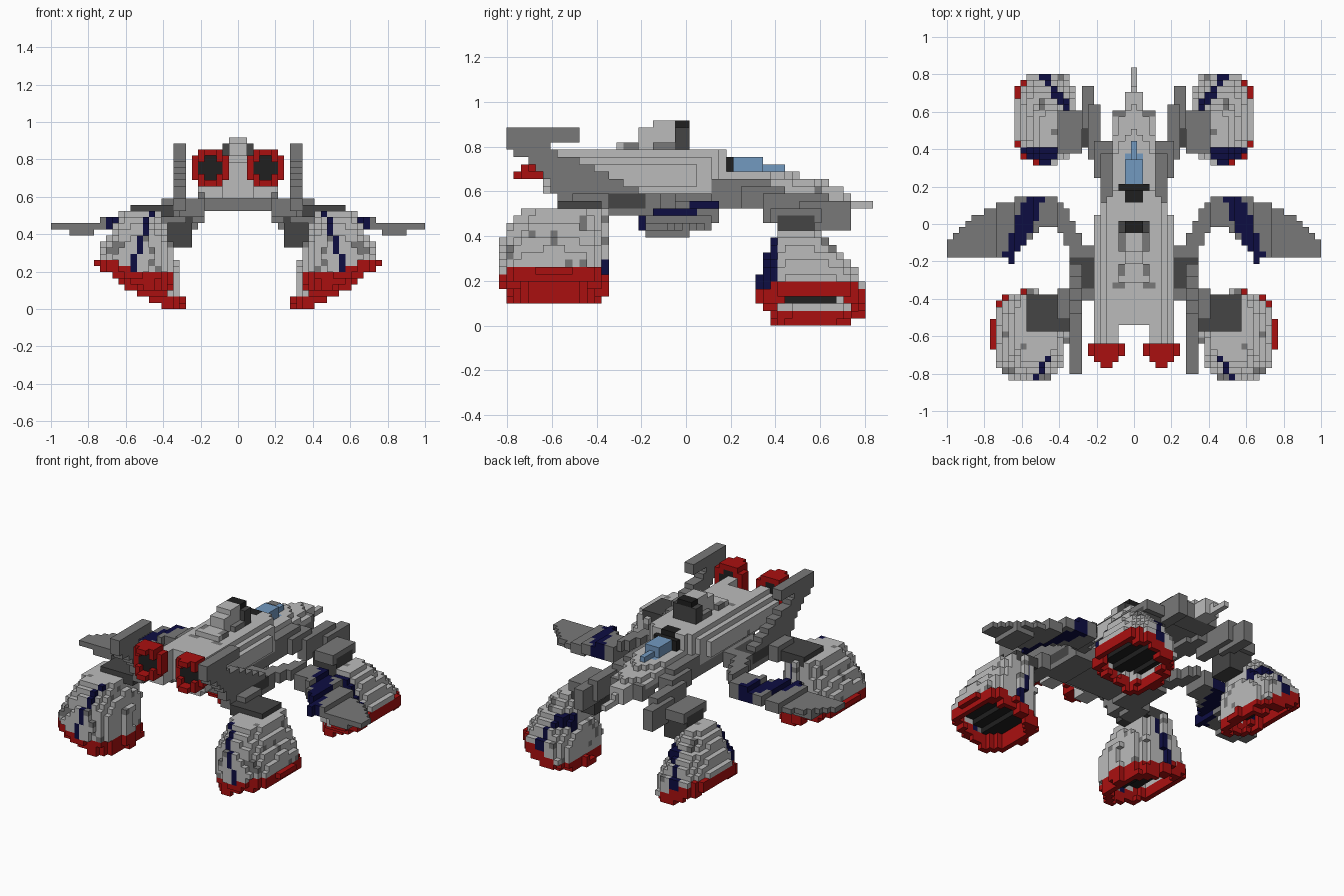
import bpy, bmesh, math, random

random.seed(4)
cube = bpy.data.objects.get("Cube")
if cube:
    bpy.data.objects.remove(cube)

V = 2 / 61  # block size

COLOURS = {
    "light_grey": (0.50, 0.50, 0.50), "mid_grey": (0.19, 0.19, 0.19),
    "dark_grey": (0.06, 0.06, 0.06), "black": (0.014, 0.014, 0.014),
    "red": (0.40, 0.005, 0.005), "navy": (0.004, 0.004, 0.055),
    "glass_blue": (0.17, 0.32, 0.53),
}
MATS = {}
for name, rgb in COLOURS.items():
    m = bpy.data.materials.new(name)
    m.use_nodes = True
    m.diffuse_color = (*rgb, 1)
    m.node_tree.nodes["Principled BSDF"].inputs["Base Color"].default_value = (*rgb, 1)
    MATS[name] = m

taken = set()
SIDES = [((1, 0, 0), [(1, 0, 0), (1, 1, 0), (1, 1, 1), (1, 0, 1)]),
         ((-1, 0, 0), [(0, 0, 0), (0, 0, 1), (0, 1, 1), (0, 1, 0)]),
         ((0, 1, 0), [(0, 1, 0), (0, 1, 1), (1, 1, 1), (1, 1, 0)]),
         ((0, -1, 0), [(0, 0, 0), (1, 0, 0), (1, 0, 1), (0, 0, 1)]),
         ((0, 0, 1), [(0, 0, 1), (1, 0, 1), (1, 1, 1), (0, 1, 1)]),
         ((0, 0, -1), [(0, 0, 0), (0, 1, 0), (1, 1, 0), (1, 0, 0)])]


def part(name, rule):
    """Fill blocks where rule(x, y, z) names a colour, mirrored over x."""
    cells = {}
    for i in range(31):
        for j in range(-25, 26):
            for k in range(28):
                c = rule(i * V, j * V, (k + 0.5) * V)
                if c:
                    for s in (i, -i):
                        if (s, j, k) not in taken:
                            cells[s, j, k] = c
    taken.update(cells)
    names = sorted(set(cells.values()))
    bm = bmesh.new()
    verts = {}
    for (i, j, k), c in cells.items():
        for d, quad in SIDES:
            if (i + d[0], j + d[1], k + d[2]) in cells:
                continue
            ring = []
            for q in quad:
                key = (i + q[0], j + q[1], k + q[2])
                if key not in verts:
                    verts[key] = bm.verts.new(((key[0] - 0.5) * V, (key[1] - 0.5) * V, key[2] * V))
                ring.append(verts[key])
            bm.faces.new(ring).material_index = names.index(c)
    me = bpy.data.meshes.new(name)
    bm.to_mesh(me)
    bm.free()
    for n in names:
        me.materials.append(MATS[n])
    bpy.context.collection.objects.link(bpy.data.objects.new(name, me))


def boxes(*items):
    """Rule from boxes (x0, x1, y0, y1, z0, z1, colour); first match wins."""
    def rule(x, y, z):
        for x0, x1, y0, y1, z0, z1, c in items:
            if x0 <= x <= x1 and y0 <= y <= y1 and z0 <= z <= z1:
                return c
    return rule


def lerp(pts, t):
    """Piecewise linear profile."""
    if t <= pts[0][0]:
        return pts[0][1]
    for (a, u), (b, w) in zip(pts, pts[1:]):
        if t <= b:
            return u + (w - u) * (t - a) / (b - a)
    return pts[-1][1]


# Cockpit glass with its black rear frame
part("canopy", boxes((0, .05, .21, .345, .69, .76, "glass_blue"),
                     (0, .02, .345, .44, .68, .73, "glass_blue"),
                     (0, .05, .345, .38, .66, .70, "glass_blue"),
                     (0, .09, .175, .21, .69, .77, "black"),
                     (0, .05, .11, .175, .76, .80, "black")))

# Dorsal tower and ridge with grey panels
part("dorsal_tower", boxes((0, .09, -.06, 0, .79, .87, "dark_grey"),
                           (0, .05, -.06, 0, .87, .91, "black"),
                           (0, .05, -.15, -.06, .87, .92, "light_grey"),
                           (0, .09, -.15, -.06, .76, .83, "mid_grey"),
                           (0, .06, -.20, -.06, .76, .87, "light_grey"),
                           (.04, .08, -.28, -.20, .76, .81, "mid_grey"),
                           (0, .08, -.30, -.20, .76, .83, "light_grey"),
                           (.04, .12, -.36, -.30, .75, .79, "mid_grey"),
                           (0, .09, -.5, .12, .76, .79, "light_grey")))


# Twin engines at the rear end of the hull
def nozzle(x, y, z):
    r = math.hypot(x - .1475, z - .755)
    if -.81 < y < -.65:
        reach = -.70 - .09 * (1 - abs(x - .1475) / .09)
        if r < .058:
            return "black" if y > -.72 else None
        if r < .1 and y > reach:
            return "red"


part("engine_nozzles", nozzle)


# Main hull
def hull(x, y, z):
    w = lerp([(.59, .15), (.62, .2), (.67, .225), (.71, .215), (.77, .14)], z)
    if y > .03:
        w = min(w, .225 - (y - .03) * .8)
    if .59 < z < .775 and -.65 < y < .18 and x <= w and (y > -.54 or x > .07):
        grey = z < .65 and -.36 < y < -.3
        return "mid_grey" if grey else "light_grey"
    if .54 < z < .6 and -.45 < y < .2 and x < .19:
        return "mid_grey"


part("hull", hull)


# Tapered nose
def nose(x, y, z):
    if not .15 < y < .85:
        return None
    w = .10 if y < .62 else .05 if y < .72 else .02
    top = lerp([(.15, .73), (.42, .70), (.5, .67), (.6, .66), (.72, .61), (.73, .57), (.84, .55)], y)
    bottom = lerp([(.15, .56), (.5, .54), (.84, .51)], y)
    if x <= w and bottom < z < top - x * .35:
        if z < .59 and y < .6 or (.05 < x and .57 < y < .62):
            return "mid_grey"
        return "light_grey"


part("nose", nose)

# Forward arms running beside the nose to the leg pods
part("forward_arms", boxes((.09, .18, .12, .37, .54, .67, "mid_grey"),
                           (.12, .2, .26, .45, .51, .62, "mid_grey"),
                           (.18, .25, .34, .64, .47, .59, "mid_grey"),
                           (.21, .28, .50, .73, .41, .55, "mid_grey"),
                           (.24, .35, .42, .58, .33, .49, "dark_grey"),
                           (.34, .42, .42, .58, .36, .49, "dark_grey"),
                           (.28, .41, .38, .62, .47, .52, "mid_grey")))

# Rear arms and ankles
part("rear_arms", boxes((.22, .36, -.36, -.18, .52, .60, "dark_grey"),
                        (.18, .33, -.40, -.12, .48, .60, "mid_grey"),
                        (.30, .42, -.52, -.33, .50, .58, "mid_grey"),
                        (.36, .57, -.58, -.37, .49, .55, "dark_grey")))


# Rear fins with a forward hooked tip
def fin(x, y, z):
    if not .27 < x < .345:
        return None
    if -.81 < y < -.47 and .825 < z < .875:
        return "mid_grey"
    low = lerp([(-.8, .78), (-.7, .73), (-.6, .63), (-.57, .53), (-.2, .52)], y)
    high = lerp([(-.8, .87), (-.62, .85), (-.58, .78), (-.47, .73), (-.4, .69), (-.2, .60)], y)
    if -.81 < y < -.2 and low < z < high:
        return "mid_grey"


part("rear_fins", fin)


# Drooping crescent wings with a navy band
LEAD = [(.23, -.17), (.3, -.05), (.36, .08), (.42, .14), (.62, .14), (.8, .08), (.9, .0), (1, -.1)]
TRAIL = [(.23, -.33), (.33, -.3), (.36, -.12), (.42, -.02), (.48, -.01), (.55, -.06), (.6, -.13),
         (.65, -.2), (.72, -.18), (1, -.18)]


def wing(x, y, z):
    if x < .23 or not lerp(TRAIL, x) <= y <= lerp(LEAD, x):
        return None
    top = .59 if x < .42 else .55 if x < .55 else .53 if x < .64 else .50 if x < .74 else .475
    thick = .08 if x < .74 else .035
    if .76 < x < .9 and y < .02:
        thick = .07
    if top - thick < z < top:
        return "navy" if abs(x - .535 - (.14 - y) * .36) < .05 else "mid_grey"


part("wings", wing)


# Hollow bell-shaped leg pods with slanted red rims
def pod(x0, x1, y0, y1, top, slant, zero, floor, stripe):
    """x0, x1, y0, y1 are profiles over z."""
    def inside(x, y, z, shrink=0):
        a, b, c, d = (lerp(p, z) for p in (x0, x1, y0, y1))
        rx, ry = (b - a) / 2 - shrink, (d - c) / 2 - shrink
        return (abs((x - (a + b) / 2) / rx) ** 2.6 + abs((y - (c + d) / 2) / ry) ** 2.6) < 1

    def rule(x, y, z):
        base = floor + max(0, x - zero) * slant
        if not base < z < top or not inside(x, y, z):
            return None
        if inside(x, y, z, 1.4 * V):
            if z < base + .10:
                return None
            if z < base + .14:
                return "black"
        if z < base + .075:
            return "red"
        if stripe(x, y, z):
            return "navy"
        return "mid_grey" if random.random() < .07 else "light_grey"
    return rule


part("rear_pods", pod([(.12, .36), (.35, .36), (.52, .42)],
                      [(.12, .72), (.22, .765), (.3, .75), (.4, .69), (.53, .62)],
                      [(.12, -.81), (.28, -.84), (.4, -.82), (.52, -.74)],
                      [(.12, -.36), (.52, -.36)], .53, .42, .50, .11,
                      lambda x, y, z: abs(x - .47 - (.5 - z) * .35) < .018 and abs(y + .6) > .12))

part("forward_pods", pod([(0, .29), (.2, .31), (.4, .37)],
                         [(0, .56), (.1, .655), (.2, .645), (.3, .59), (.41, .52)],
                         [(0, .38), (.06, .36), (.12, .32), (.25, .33), (.41, .40)],
                         [(0, .70), (.06, .82), (.18, .81), (.3, .72), (.41, .60)], .42, .46, .36, 0,
                         lambda x, y, z: (y < .42 and x > .42 and z > .18) or
                         (y > .62 and abs(x - .36 - (y - .62) * .7) < .025)))
